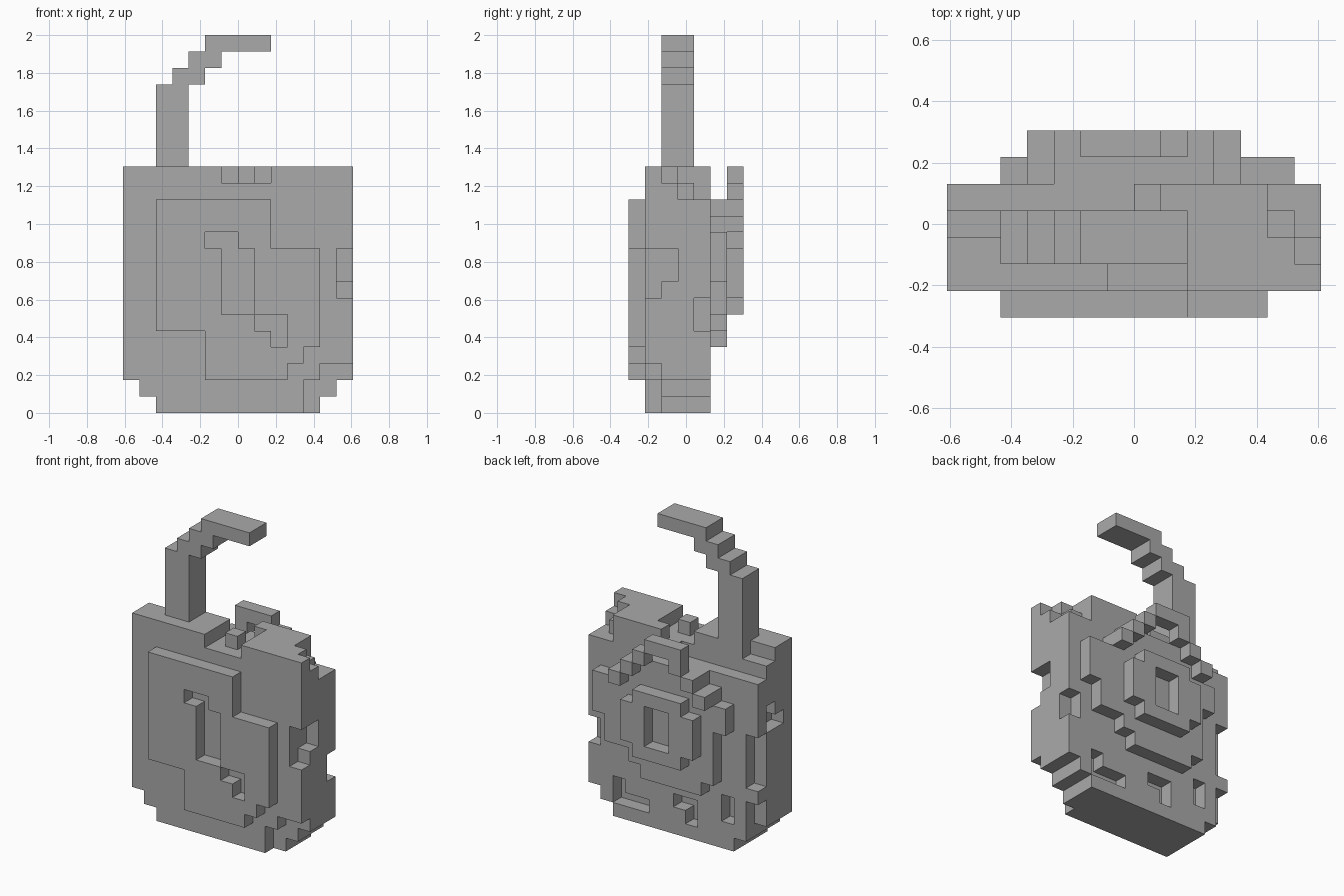
import bpy
import bmesh
from mathutils import Vector

UNIT = 2 / 23                       # edge length of one block
CENTRE = Vector((7, 3.5, 0))        # block grid centre on the ground

if "Cube" in bpy.data.objects:
    bpy.data.objects.remove(bpy.data.objects["Cube"], do_unlink=True)

grey = bpy.data.materials.new("plain grey")
grey.use_nodes = True
grey.diffuse_color = (0.4, 0.4, 0.4, 1)
grey.node_tree.nodes["Principled BSDF"].inputs["Base Color"].default_value = (0.4, 0.4, 0.4, 1)


def block(across, deep, high):
    """Set of grid cells filling the three half-open ranges."""
    return {(i, j, k) for i in range(*across) for j in range(*deep) for k in range(*high)}


def layer(depth, rectangles):
    """Cells of a one-block-thick layer made of (left, right, low, high) rectangles."""
    cells = set()
    for left, right, low, high in rectangles:
        cells |= block((left, right), (depth, depth + 1), (low, high))
    return cells


def build(name, cells):
    """Skin the exposed sides of the cells and merge the flat areas."""
    bm = bmesh.new()
    for cell in cells:
        for axis in range(3):
            for side in (0, 1):
                step = [0, 0, 0]
                step[axis] = 2 * side - 1
                if tuple(c + s for c, s in zip(cell, step)) in cells:
                    continue
                corner = Vector(cell) - CENTRE
                corner[axis] += side
                u, v = Vector(), Vector()
                u[(axis + 1) % 3] = 1
                v[(axis + 2) % 3] = 1
                ring = [corner, corner + u, corner + u + v, corner + v]
                if not side:
                    ring.reverse()
                bm.faces.new([bm.verts.new(p * UNIT) for p in ring])
    bmesh.ops.remove_doubles(bm, verts=bm.verts[:], dist=UNIT / 100)
    bmesh.ops.dissolve_limit(bm, angle_limit=0.01, verts=bm.verts[:], edges=bm.edges[:])
    mesh = bpy.data.meshes.new(name)
    bm.to_mesh(mesh)
    bm.free()
    mesh.materials.append(grey)
    obj = bpy.data.objects.new(name, mesh)
    bpy.context.collection.objects.link(obj)
    return obj


# Body with stepped bottom corners
body = block((0, 14), (1, 5), (2, 15))
body |= block((1, 13), (1, 5), (1, 2))
body |= block((2, 12), (1, 5), (0, 1))

# Chipped front lower corner
body -= block((11, 14), (1, 2), (0, 2))
body -= block((12, 14), (1, 2), (2, 3))

# Trough across the top, with a small raised block
body -= block((6, 9), (1, 4), (14, 15))
body -= block((0, 8), (4, 5), (13, 15))
body |= block((7, 8), (2, 3), (14, 15))
body |= block((7, 8), (4, 5), (13, 14))

# Stepped upper corners
body -= block((0, 2), (3, 4), (14, 15))
body -= block((13, 14), (2, 5), (14, 15))
body -= block((13, 14), (3, 5), (13, 15))
body -= block((12, 13), (3, 5), (14, 15))
body -= block((12, 13), (4, 5), (13, 15))

# Notches in the side walls
body -= block((13, 14), (1, 2), (7, 10))
body -= block((13, 14), (2, 3), (8, 10))
body -= block((13, 14), (4, 5), (5, 7))
body -= block((0, 1), (2, 4), (9, 10))
body -= block((0, 1), (3, 4), (10, 11))
body -= block((0, 1), (4, 5), (5, 9))
body -= block((0, 1), (4, 5), (2, 4))

# Pits low on the back
body -= layer(4, [(11, 12, 1, 3), (9, 11, 1, 2), (5, 6, 1, 3), (6, 7, 2, 3), (2, 3, 2, 4)])
build("body", body)

# Raised front panel with a zigzag slot
panel = layer(0, [(2, 9, 5, 13), (5, 12, 4, 10), (5, 11, 3, 4), (5, 10, 2, 3)])
slot = layer(0, [(5, 7, 10, 11), (6, 8, 6, 10), (8, 10, 5, 6), (9, 10, 4, 5)])
build("front_panel", panel - slot)

# Rounded disc on the back
build("back_disc", layer(5, [
    (4, 9, 4, 5), (3, 10, 5, 6), (3, 12, 6, 8), (3, 13, 8, 9),
    (2, 13, 9, 11), (3, 11, 11, 12), (4, 10, 12, 13)]))

# Centre plate with a square-cut opening
plate = layer(6, [(5, 9, 6, 11), (4, 10, 7, 10)])
build("back_plate", plate - layer(6, [(6, 8, 7, 10)]))

# Stepped arch over the plate
build("back_arch", layer(6, [
    (3, 4, 11, 12), (4, 5, 12, 13), (5, 6, 13, 14),
    (5, 8, 14, 15), (8, 9, 13, 14), (9, 10, 12, 13), (10, 11, 11, 12)]))

# Bent handle on top
handle = block((2, 4), (2, 4), (15, 20))
for n in range(2):
    handle |= block((3 + n, 5 + n), (2, 4), (20 + n, 21 + n))
handle |= block((5, 9), (2, 4), (22, 23))
build("handle", handle)
